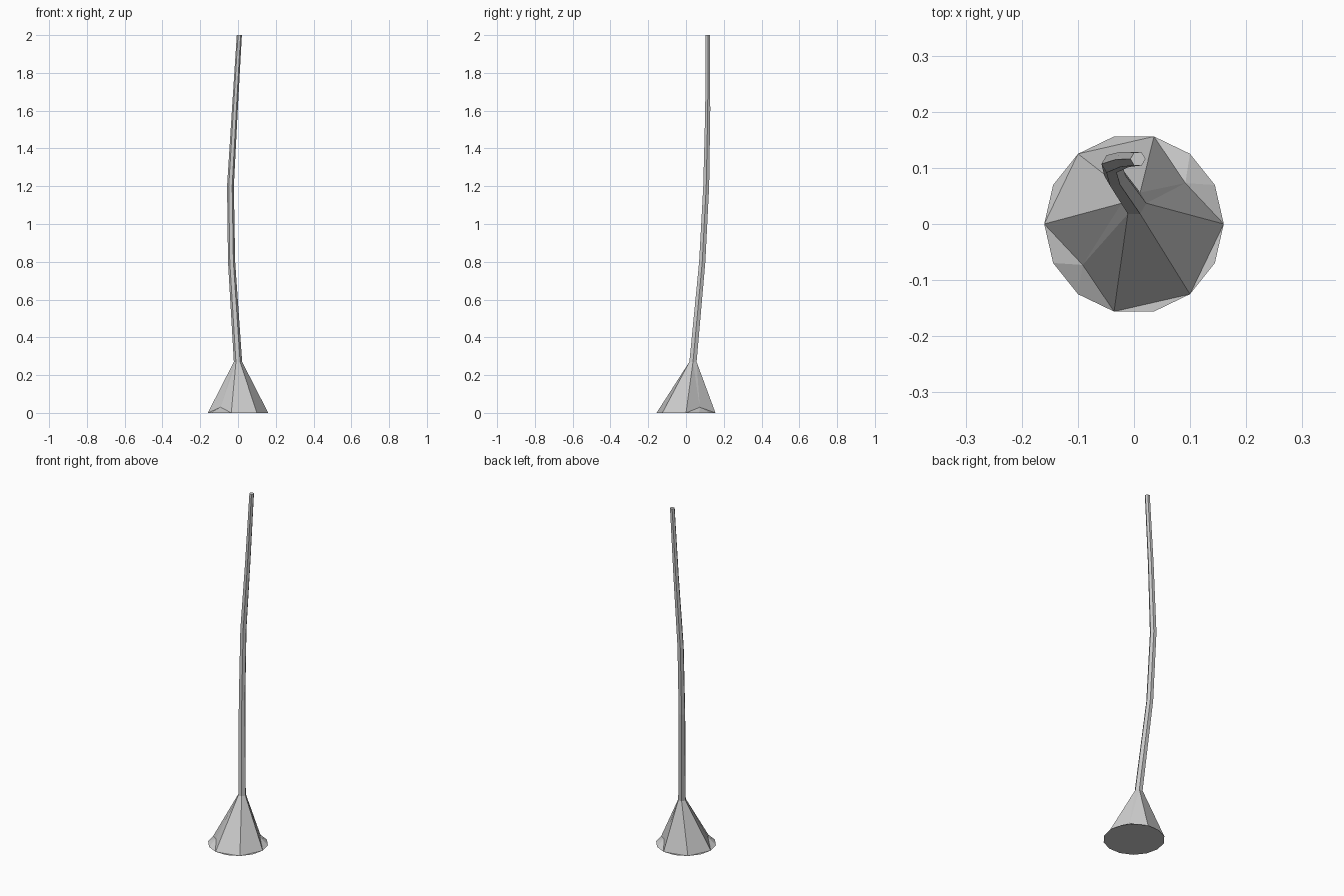
import bpy, bmesh
from math import cos, sin, tau

if "Cube" in bpy.data.objects:
    bpy.data.objects.remove(bpy.data.objects["Cube"])

bm = bmesh.new()


def ring(x, y, z, r, n):
    return [bm.verts.new((x + r * cos(tau * i / n), y + r * sin(tau * i / n), z))
            for i in range(n)]


# Stem: hexagonal sections along a gentle bend (x, y, z, radius)
path = [(0, 0.037, 0.27, 0.022), (-0.034, 0.086, 0.8, 0.019),
        (-0.04, 0.107, 1.2, 0.018), (-0.017, 0.115, 1.6, 0.0155),
        (0.007, 0.116, 2.0, 0.0135)]
rings = [ring(*p, 6) for p in path]
for lo, hi in zip(rings, rings[1:]):
    for i in range(6):
        j = (i + 1) % 6
        bm.faces.new((lo[i], lo[j], hi[j], hi[i]))
bm.faces.new(rings[-1])

# Flared foot: 14-sided base, six ridges running up to the stem
base = ring(0, 0, 0, 0.16, 14)
bm.faces.new(base[::-1])
ridges = [0, 3, 5, 7, 10, 12, 14]
for k in range(6):
    a, b = ridges[k], ridges[k + 1]
    edge = [base[i % 14] for i in range(a, b + 1)]
    t0, t1 = rings[0][k], rings[0][(k + 1) % 6]
    if b - a == 2:
        bm.faces.new((edge[0], edge[1], edge[2]))
        bm.faces.new((edge[0], edge[2], t1, t0))
    else:
        # wide panels have a shallow hollow near the ground
        ang = tau * (a + b) / 28
        mid = bm.verts.new((0.117 * cos(ang), 0.117 * sin(ang), 0.03))
        for p, q in zip(edge, edge[1:]):
            bm.faces.new((p, q, mid))
        bm.faces.new((edge[-1], t1, mid))
        bm.faces.new((t1, t0, mid))
        bm.faces.new((t0, edge[0], mid))

bmesh.ops.recalc_face_normals(bm, faces=bm.faces)
mesh = bpy.data.meshes.new("flared_stem")
bm.to_mesh(mesh)
bm.free()
obj = bpy.data.objects.new("flared_stem", mesh)
bpy.context.collection.objects.link(obj)
